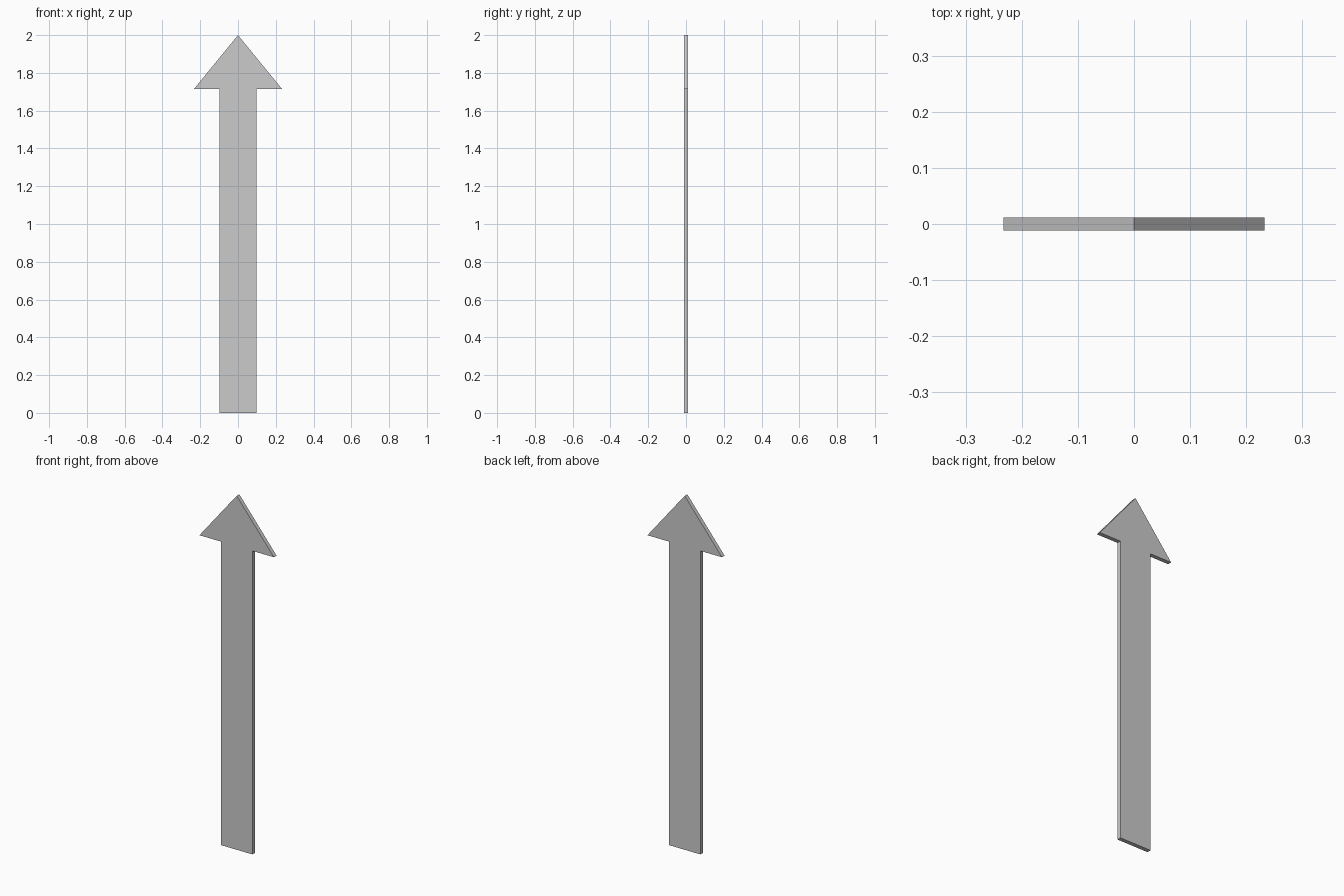
import bpy
import bmesh

if "Cube" in bpy.data.objects:
    bpy.data.objects.remove(bpy.data.objects["Cube"])

HALF_THICKNESS = 0.0117
SHAFT_HALF, HEAD_HALF = 0.098, 0.233
HEAD_BASE, TIP = 1.715, 2.0

# Right half of the arrow outline, bottom to shoulder
right = [(SHAFT_HALF, 0), (SHAFT_HALF, HEAD_BASE), (HEAD_HALF, HEAD_BASE)]
outline = right + [(0, TIP)] + [(-x, z) for x, z in reversed(right)]

# Flat arrow plate: outline face extruded front to back
bm = bmesh.new()
face = bm.faces.new([bm.verts.new((x, -HALF_THICKNESS, z)) for x, z in outline])
extruded = bmesh.ops.extrude_face_region(bm, geom=[face], use_keep_orig=True)
back = [g for g in extruded["geom"] if isinstance(g, bmesh.types.BMVert)]
bmesh.ops.translate(bm, verts=back, vec=(0, 2 * HALF_THICKNESS, 0))
bmesh.ops.recalc_face_normals(bm, faces=bm.faces)

mesh = bpy.data.meshes.new("arrow_plate")
bm.to_mesh(mesh)
bm.free()
bpy.context.collection.objects.link(bpy.data.objects.new("arrow_plate", mesh))
